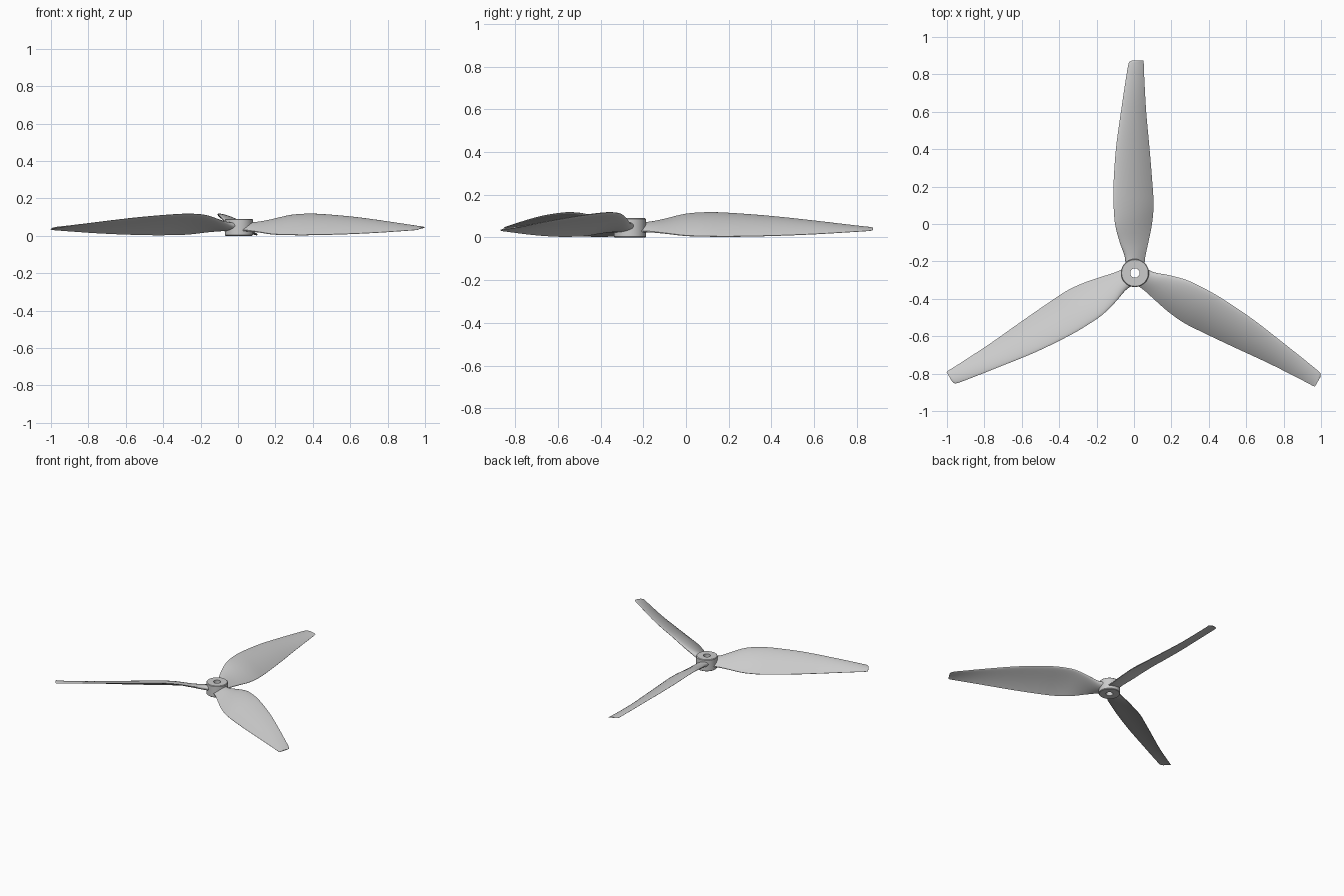
import bpy, bmesh, math
from mathutils import Matrix, Vector

cube = bpy.data.objects.get("Cube")
if cube:
    bpy.data.objects.remove(cube)

grey = bpy.data.materials.new("light_grey")
grey.use_nodes = True
grey.diffuse_color = (0.6, 0.6, 0.6, 1)
grey.node_tree.nodes["Principled BSDF"].inputs["Base Color"].default_value = (0.6, 0.6, 0.6, 1)

HUB = Vector((0.005, -0.262, 0))
HUB_R, HOLE_R, HUB_H = 0.075, 0.025, 0.09

# Blade stations: radius, leading x, trailing x, top z, bottom z, thickness
STATIONS = [
    (0.04, -0.05, 0.05, 0.075, 0.025, 0.042),
    (0.09, -0.055, 0.055, 0.08, 0.023, 0.036),
    (0.16, -0.08, 0.07, 0.095, 0.017, 0.027),
    (0.26, -0.106, 0.09, 0.119, 0.006, 0.023),
    (0.36, -0.114, 0.099, 0.126, 0.003, 0.021),
    (0.46, -0.115, 0.094, 0.123, 0.002, 0.02),
    (0.66, -0.102, 0.078, 0.107, 0.006, 0.017),
    (0.86, -0.075, 0.06, 0.084, 0.014, 0.013),
    (1.06, -0.045, 0.049, 0.058, 0.026, 0.009),
    (1.12, -0.034, 0.047, 0.05, 0.03, 0.008),
    (1.13, -0.028, 0.046, 0.048, 0.032, 0.007),
    (1.137, -0.013, 0.045, 0.045, 0.034, 0.005),
]
CHORD_STEPS, SPAN_STEPS = 14, 4


def finish(bm, name, angle=40):
    bmesh.ops.recalc_face_normals(bm, faces=bm.faces)
    mesh = bpy.data.meshes.new(name)
    bm.to_mesh(mesh)
    bm.free()
    mesh.materials.append(grey)
    obj = bpy.data.objects.new(name, mesh)
    bpy.context.collection.objects.link(obj)
    bpy.ops.object.select_all(action='DESELECT')
    obj.select_set(True)
    bpy.context.view_layer.objects.active = obj
    bpy.ops.object.shade_smooth_by_angle(angle=math.radians(angle))
    return obj


def spline_stations():
    """Smooth the stations along the span with Hermite curves."""
    n = len(STATIONS)

    def slope(i, k):
        a, b = STATIONS[max(i - 1, 0)], STATIONS[min(i + 1, n - 1)]
        return (b[k] - a[k]) / (b[0] - a[0])

    for i in range(n - 1):
        a, b = STATIONS[i], STATIONS[i + 1]
        h = b[0] - a[0]
        for s in range(SPAN_STEPS):
            t = s / SPAN_STEPS
            u = t * t * (3 - 2 * t)
            yield [a[0] + h * t] + [
                a[k] + (b[k] - a[k]) * u
                + h * t * (1 - t) * ((1 - t) * slope(i, k) - t * slope(i + 1, k))
                for k in range(1, 6)]
    yield STATIONS[-1]


def section(r, lead, trail, top, bottom, thick):
    """Cambered aerofoil, round at the high edge and thin at the low edge."""
    start = Vector((lead, r, top - thick * 0.45))
    end = Vector((trail, r, bottom + thick * 0.1))
    chord = end - start
    normal = Vector((-chord.z, 0, chord.x)).normalized()
    camber = chord.length * 0.05 * min(1, r / 0.3)
    upper, lower = [], []
    for i in range(CHORD_STEPS + 1):
        t = (1 - math.cos(math.pi * i / CHORD_STEPS)) / 2
        half = thick * (1.3 * math.sqrt(t) * (1 - t) + 0.08 * t)
        mid = start + chord * t + normal * camber * 4 * t * (1 - t)
        upper.append(mid + normal * half)
        lower.append(mid - normal * half)
    return upper + lower[:0:-1]


def make_blade(name, angle):
    bm = bmesh.new()
    place = Matrix.Translation(HUB) @ Matrix.Rotation(angle, 4, 'Z')
    rings = [[bm.verts.new(place @ p) for p in section(*s)] for s in spline_stations()]
    for a, b in zip(rings, rings[1:]):
        for i in range(len(a)):
            j = (i + 1) % len(a)
            bm.faces.new((a[i], a[j], b[j], b[i]))
    bm.faces.new(rings[0])
    bm.faces.new(rings[-1])
    return finish(bm, name)


def make_hub():
    """Ring profile with small chamfers, turned around the bore."""
    c = 0.004
    profile = [(HOLE_R, 0), (HUB_R - c, 0), (HUB_R, c), (HUB_R, HUB_H - c),
               (HUB_R - c, HUB_H), (HOLE_R, HUB_H)]
    bm = bmesh.new()
    verts = [bm.verts.new(HUB + Vector((r, 0, z))) for r, z in profile]
    edges = [bm.edges.new((verts[i - 1], verts[i])) for i in range(len(verts))]
    bmesh.ops.spin(bm, geom=verts + edges, cent=HUB, axis=(0, 0, 1),
                   angle=math.tau, steps=64, use_duplicate=False)
    bmesh.ops.remove_doubles(bm, verts=bm.verts, dist=0.0001)
    return finish(bm, "hub", 30)


make_hub()
for label, turn in (("back_blade", 0), ("right_blade", 1), ("left_blade", -1)):
    make_blade(label, turn * math.tau / 3)
